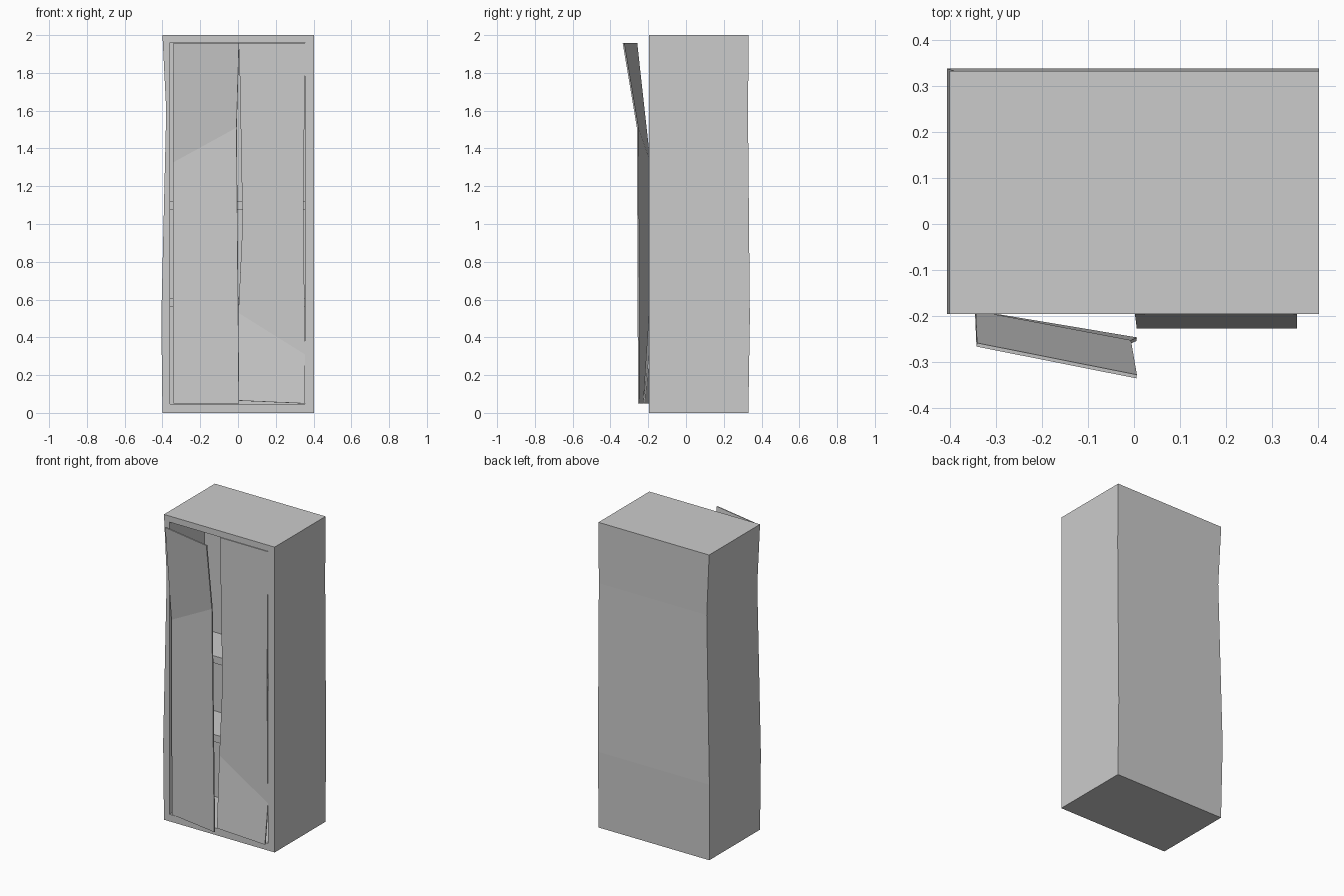
import bpy

if "Cube" in bpy.data.objects:
    bpy.data.objects.remove(bpy.data.objects["Cube"])


def mesh_object(name, verts, faces):
    mesh = bpy.data.meshes.new(name)
    mesh.from_pydata(verts, [], faces)
    mesh.update()
    obj = bpy.data.objects.new(name, mesh)
    bpy.context.collection.objects.link(obj)
    return obj


def loft(name, sections):
    """Closed solid through rectangular sections (x0, x1, y0, y1, z), bottom to top."""
    verts, faces = [], [(3, 2, 1, 0)]
    for x0, x1, y0, y1, z in sections:
        verts += [(x0, y0, z), (x1, y0, z), (x1, y1, z), (x0, y1, z)]
    for s in range(len(sections) - 1):
        a, b = 4 * s, 4 * s + 4
        for i in range(4):
            j = (i + 1) % 4
            faces.append((a + i, a + j, b + j, b + i))
    t = 4 * (len(sections) - 1)
    faces.append((t, t + 1, t + 2, t + 3))
    return mesh_object(name, verts, faces)


def box(name, x0, x1, y0, y1, z0, z1):
    return loft(name, [(x0, x1, y0, y1, z0), (x0, x1, y0, y1, z1)])


def bent_door(name, rows, thickness=0.008):
    """Thin sheet through (left point, right point) rows, top to bottom."""
    verts = [p for row in rows for p in row]
    faces = [(2 * i + 2, 2 * i + 3, 2 * i + 1, 2 * i) for i in range(len(rows) - 1)]
    obj = mesh_object(name, verts, faces)
    mod = obj.modifiers.new("thickness", 'SOLIDIFY')
    mod.thickness = thickness
    mod.offset = -1
    return obj


# Battered cabinet body, with dented left side and back
front = -0.195
body = loft("cabinet_body", [
    (-0.40, 0.402, front, 0.330, 0.0),
    (-0.406, 0.402, front, 0.338, 0.5),
    (-0.38, 0.402, front, 0.328, 1.6),
    (-0.40, 0.402, front, 0.332, 2.0),
])

# Hollow interior
cutter = box("interior_cutter", -0.36, 0.355, -0.4, 0.165, 0.046, 1.96)
cutter.hide_render = True
cut = body.modifiers.new("interior", 'BOOLEAN')
cut.operation = 'DIFFERENCE'
cut.solver = 'EXACT'
cut.object = cutter
bpy.context.view_layer.objects.active = body
bpy.ops.object.modifier_apply(modifier=cut.name)
bpy.data.objects.remove(cutter)

# Shelves
for i, z in enumerate((0.56, 1.075)):
    box(f"shelf_{i + 1}", -0.36, 0.355, -0.11, 0.165, z, z + 0.047)

# Left door, ajar with its top bent outward
bent_door("left_door", [
    ((-0.342, -0.266, 1.957), (0.005, -0.335, 1.957)),
    ((-0.345, -0.196, 1.325), (-0.008, -0.260, 1.51)),
    ((-0.342, -0.196, 0.05), (0.005, -0.254, 0.05)),
])

# Right door, closed with its bottom bent outward
bent_door("right_door", [
    ((0.006, -0.195, 1.957), (0.355, -0.195, 1.957)),
    ((0.024, -0.196, 1.0), (0.347, -0.196, 1.1)),
    ((0.002, -0.196, 0.53), (0.354, -0.196, 0.31)),
    ((0.006, -0.227, 0.065), (0.354, -0.227, 0.05)),
])
